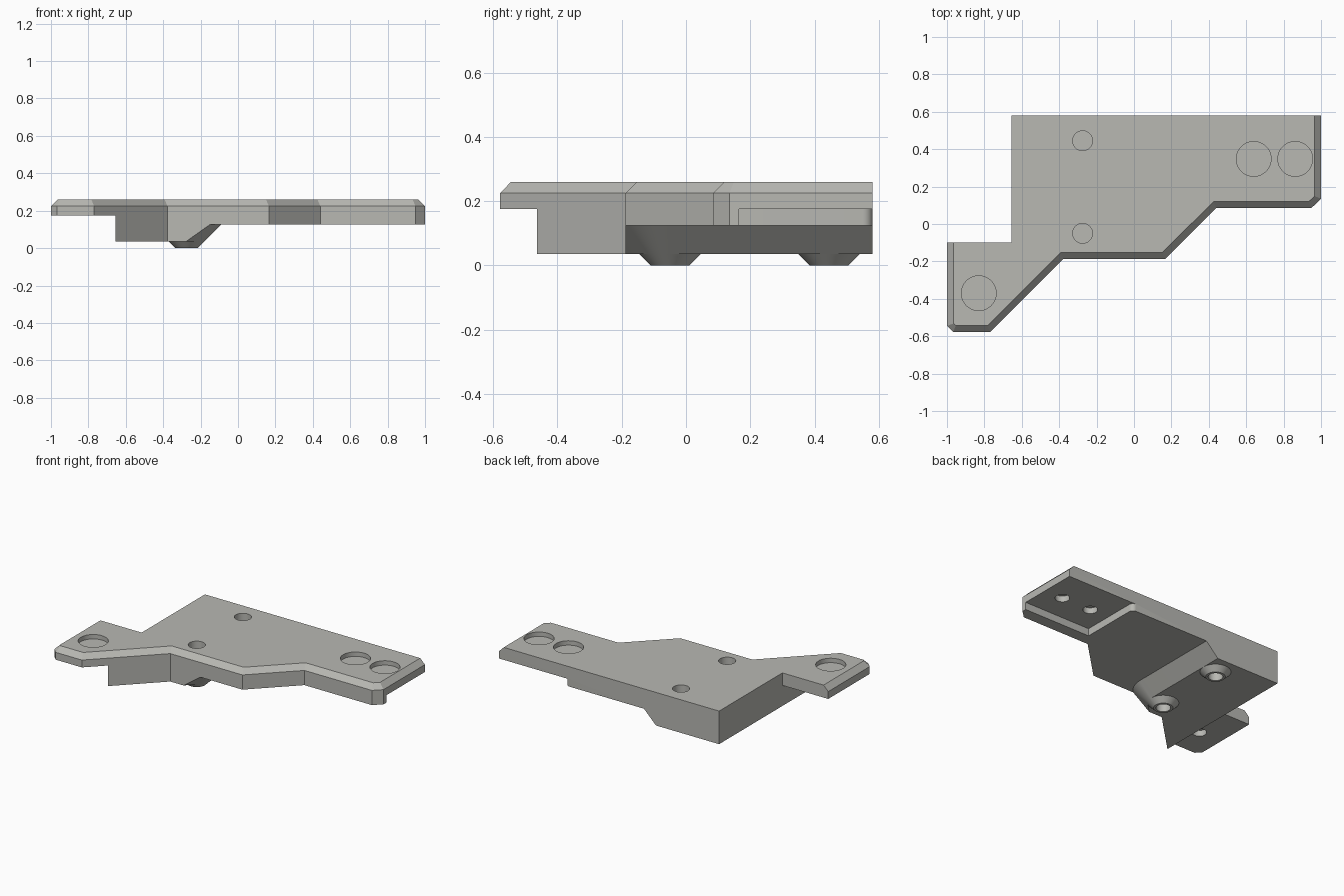
import bpy, bmesh, math

if "Cube" in bpy.data.objects:
    bpy.data.objects.remove(bpy.data.objects["Cube"])

grey = bpy.data.materials.new("warm_grey")
grey.diffuse_color = (0.48, 0.48, 0.45, 1)
grey.use_nodes = True
grey.node_tree.nodes["Principled BSDF"].inputs["Base Color"].default_value = grey.diffuse_color


def loft(name, rings):
    """Solid through stacked outlines: rings = [(points, z), ...]."""
    bm = bmesh.new()
    rows = [[bm.verts.new((x, y, z)) for x, y in pts] for pts, z in rings]
    n = len(rows[0])
    for a, b in zip(rows, rows[1:]):
        for i in range(n):
            j = (i + 1) % n
            bm.faces.new((a[i], a[j], b[j], b[i]))
    bm.faces.new(rows[0][::-1])
    bm.faces.new(rows[-1])
    bmesh.ops.recalc_face_normals(bm, faces=bm.faces)
    me = bpy.data.meshes.new(name)
    bm.to_mesh(me)
    bm.free()
    me.materials.append(grey)
    ob = bpy.data.objects.new(name, me)
    bpy.context.collection.objects.link(ob)
    return ob


def arc(cx, cy, r, a0, a1, n):
    return [(cx + r * math.cos(math.radians(a0 + (a1 - a0) * i / n)),
             cy + r * math.sin(math.radians(a0 + (a1 - a0) * i / n))) for i in range(n + 1)]


def disc(x, y, r):
    return arc(x, y, r, 0, 352.5, 47)


def combine(target, tool, operation):
    mod = target.modifiers.new(tool.name, 'BOOLEAN')
    mod.operation, mod.solver, mod.object = operation, 'EXACT', tool
    bpy.context.view_layer.objects.active = target
    bpy.ops.object.modifier_apply(modifier=mod.name)
    bpy.data.objects.remove(tool)


# Stepped plate with a bevelled front and ends
back = [(1, .58), (-.655, .58), (-.655, -.10), (-1, -.10)]
outer = back + [(-1, -.545), (-.967, -.578), (-.77, -.578), (-.378, -.188),
                (.165, -.188), (.44, .085), (.948, .085), (1, .135)]
inner = [(.965, .58), (-.655, .58), (-.655, -.10), (-.965, -.10),
         (-.965, -.532), (-.953, -.544), (-.784, -.544), (-.392, -.153),
         (.15, -.153), (.425, .119), (.934, .119), (.965, .149)]
plate = loft("bracket_plate", [(outer, .035), (outer, .225), (inner, .26)])

# Underside of the thin left tab
combine(plate, loft("tab_cut", [
    ([(-1.2, -.8), (-.655, -.8), (-.655, .8), (-1.2, .8)], z) for z in (-.1, .175)]), 'DIFFERENCE')

# Sloped step down to the thick block, rounded about the front boss
HX, HY = -.275, -.05


def step_outline(r):
    bend = arc(HX, HY, r, 0, -45, 12)
    x, y = bend[-1]
    return [(HX + r, .8)] + bend + [(x - .55, y - .55), (1.2, -.9), (1.2, .8)]


combine(plate, loft("step_cut", [(step_outline(.085), .025), (step_outline(.185), .125)]), 'DIFFERENCE')

# Pocket under the right end, with a rounded rear corner
pocket = [(1.2, .165), (1.2, .8), (.47, .8)] + arc(.47, .55, .03, 90, 0, 8) + [(.5, .165)]
combine(plate, loft("pocket_cut", [(pocket, 0), (pocket, .175)]), 'DIFFERENCE')

# Tapered bosses with holes from above and below
for y in (HY, .445):
    combine(plate, loft("boss", [(disc(HX, y, .06), 0), (disc(HX, y, .095), .035),
                                 (disc(HX, y, .09), .06)]), 'UNION')
    combine(plate, loft("boss_hole", [(disc(HX, y, .045), -.1), (disc(HX, y, .045), .06)]), 'DIFFERENCE')
    combine(plate, loft("top_hole", [(disc(HX, y, .053), .16), (disc(HX, y, .053), .4)]), 'DIFFERENCE')

# Round recesses on top with small blind holes below
for x, y in ((.64, .348), (.862, .348), (-.83, -.37)):
    combine(plate, loft("recess", [(disc(x, y, .093), .23), (disc(x, y, .093), .4)]), 'DIFFERENCE')
    combine(plate, loft("lower_hole", [(disc(x, y, .045), .1), (disc(x, y, .045), .215)]), 'DIFFERENCE')

plate.select_set(True)
bpy.context.view_layer.objects.active = plate
bpy.ops.object.shade_smooth_by_angle(angle=math.radians(25))
